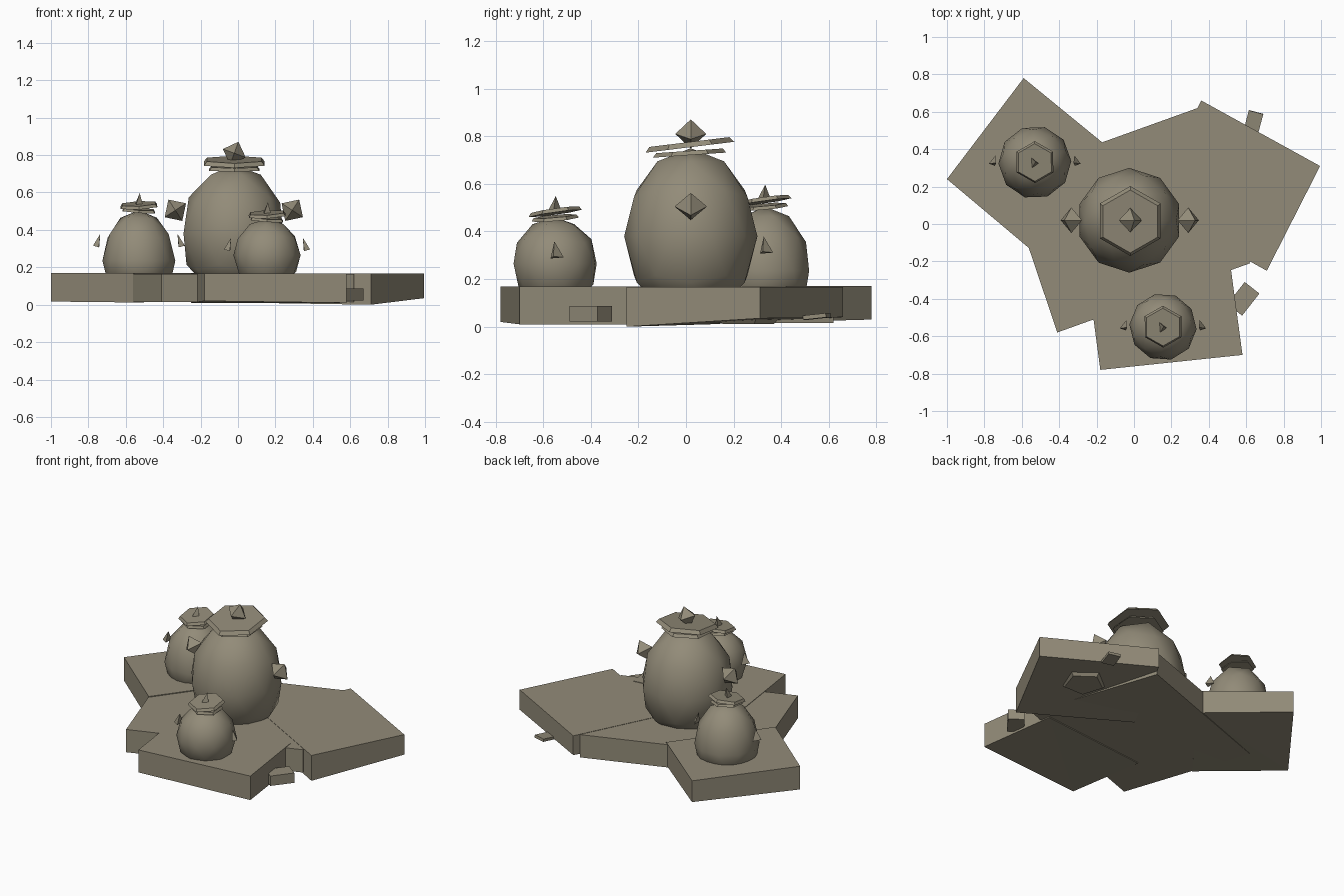
import bpy, bmesh, math
from mathutils import Vector, Matrix

cube = bpy.data.objects.get("Cube")
if cube:
    bpy.data.objects.remove(cube, do_unlink=True)

# Single stone colour
stone = bpy.data.materials.new("warm_grey_stone")
stone.use_nodes = True
COLOUR = (0.29, 0.26, 0.19, 1)
stone.diffuse_color = COLOUR
bsdf = stone.node_tree.nodes["Principled BSDF"]
bsdf.inputs["Base Color"].default_value = COLOUR
bsdf.inputs["Roughness"].default_value = 0.9


def finish(name, bm, smooth=False):
    bmesh.ops.recalc_face_normals(bm, faces=bm.faces[:])
    mesh = bpy.data.meshes.new(name)
    for f in bm.faces:
        f.smooth = smooth
    bm.to_mesh(mesh)
    bm.free()
    mesh.materials.append(stone)
    obj = bpy.data.objects.new(name, mesh)
    bpy.context.collection.objects.link(obj)
    return obj


def place(name, bm, loc, tilt_x=0, tilt_y=0, yaw=0):
    obj = finish(name, bm)
    obj.location = loc
    obj.rotation_euler = [math.radians(a) for a in (tilt_x, tilt_y, yaw)]
    return obj


def slab(name, corners, top, bottoms):
    bm = bmesh.new()
    upper = [bm.verts.new((x, y, top)) for x, y in corners]
    lower = [bm.verts.new((x, y, z)) for (x, y), z in zip(corners, bottoms)]
    bm.faces.new(upper)
    bm.faces.new(lower[::-1])
    for i in range(4):
        j = (i + 1) % 4
        bm.faces.new((lower[i], lower[j], upper[j], upper[i]))
    bmesh.ops.triangulate(bm, faces=bm.faces[:])
    finish(name, bm)


def body(name, centre, radius, height, yaw=0):
    # Egg-shaped sphere whose hidden underside is flattened inside the slab
    bm = bmesh.new()
    bmesh.ops.create_icosphere(bm, subdivisions=2, radius=1)
    bm.transform(Matrix.Translation(centre) @ Matrix.Rotation(math.radians(yaw), 4, "Z")
                 @ Matrix.Diagonal((radius, radius, height, 1)))
    for v in bm.verts:
        v.co.z = max(v.co.z, 0.1)
    finish(name, bm, smooth=True)


def hex_plate(name, loc, radius, depth, tilt_x, tilt_y=0):
    bm = bmesh.new()
    bmesh.ops.create_cone(bm, cap_ends=True, segments=6, radius1=radius,
                          radius2=radius * 0.9, depth=depth)
    place(name, bm, loc, tilt_x, tilt_y)


def crystal(name, loc, radius, tilt_y):
    # Octahedron made from two four-sided points
    bm = bmesh.new()
    hull = [Vector(p) * radius * s for p in ((1, 0, 0), (0, 1, 0), (0, 0, 1)) for s in (1, -1)]
    for p in hull:
        bm.verts.new(p)
    bmesh.ops.convex_hull(bm, input=bm.verts[:])
    place(name, bm, loc, 0, tilt_y)


def shard(name, loc, width, length, height, tilt_y=0, yaw=0):
    bm = bmesh.new()
    bmesh.ops.create_cone(bm, cap_ends=True, segments=3, radius1=1, radius2=0, depth=2)
    bm.transform(Matrix.Diagonal((width, length, height, 1)))
    place(name, bm, loc, 0, tilt_y, yaw)


def box(name, loc, size, yaw, tilt_x=0):
    bm = bmesh.new()
    bmesh.ops.create_cube(bm, size=1)
    bm.transform(Matrix.Diagonal((*size, 1)))
    place(name, bm, loc, tilt_x, 0, yaw)


# Overlapping ground slabs
slab("main_slab", [(-.41, -.58), (.62, -.21), (.34, .62), (-.69, .25)], .165, [.015] * 4)
slab("back_slab", [(-1, .24), (-.56, -.13), (-.15, .42), (-.59, .78)], .17, [.017, .012, .02, .03])
slab("side_slab", [(.71, -.25), (.995, .31), (.36, .66), (.08, .10)], .167, [0, .035, .04, .01])
slab("front_slab", [(-.18, -.78), (.58, -.70), (.51, -.18), (-.25, -.26)], .168, [.02, .01, .008, .01])

# Loose stones around and under the slabs
box("front_stone", (.585, -.4, .055), (.1, .15, .065), -38)
box("back_stone", (.64, .55, .043), (.08, .1, .018), -15, 6)
bm = bmesh.new()
bmesh.ops.create_cone(bm, cap_ends=True, segments=5, radius1=.12, radius2=.16, depth=.04)
place("under_stone", bm, (.6, .25, .032))

# Large figure: body, tilted cap plates, crown crystal and side crystals
body("large_body", (-.025, .02, .38), .28, .37)
hex_plate("large_cap_lower", (-.02, .015, .73), .155, .018, 4)
hex_plate("large_cap_upper", (-.02, .015, .765), .188, .022, 7)
crystal("crown_crystal", (-.02, .02, .81), .065, 20)
for side, x in (("left", .29), ("right", -.335)):
    crystal(side + "_crystal", (x, .02, .505), .068, 33 if x > 0 else -33)

# Two small figures: body, cap plates, crest shard and side shards
for name, x, y, r, mid, h, cap, yaw in (
        ("back", -.53, .33, .195, .235, .27, .505, 20),
        ("front", .155, -.55, .18, .265, .195, .457, 50)):
    body(name + "_small_body", (x, y, mid), r, h, yaw)
    hex_plate(name + "_cap_lower", (x, y, cap), .1, .014, 5, 4)
    hex_plate(name + "_cap_upper", (x, y, cap + .027), .113, .016, 8, -3)
    shard(name + "_crest", (x, y, cap + .06), .025, .035, .032, 10, 30)
    for side, s in (("left", 1), ("right", -1)):
        shard(f"{name}_{side}_shard", (x + s * (r + .02), y, .345 - (.02 if y < 0 else 0)),
              .02, .035, .035, -15 * s, 20 * s)
